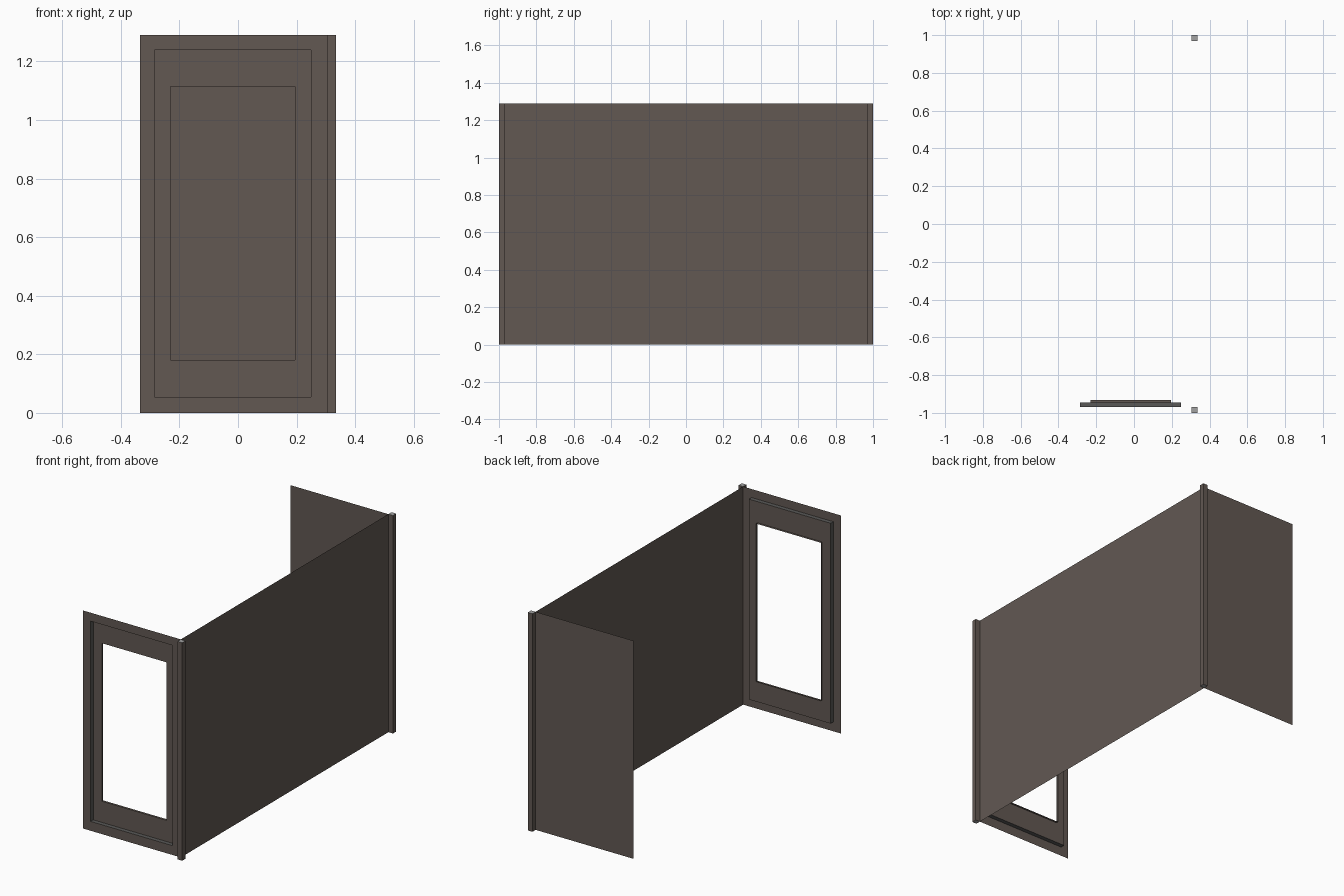
import bpy, bmesh

if "Cube" in bpy.data.objects:
    bpy.data.objects.remove(bpy.data.objects["Cube"])

H = 1.29            # overall height
X0, X1 = -0.335, 0.305   # side panel extent
YP = 0.97           # panel planes
T = 0.03            # post thickness


def material(name, rgb):
    m = bpy.data.materials.new(name)
    m.diffuse_color = (*rgb, 1)
    m.use_nodes = True
    m.node_tree.nodes["Principled BSDF"].inputs["Base Color"].default_value = m.diffuse_color
    return m


brown = material("brown panel", (0.122, 0.099, 0.086))
grey = material("grey post cap", (0.36, 0.36, 0.36))
dark = material("dark recess edge", (0.1, 0.098, 0.095))


def make(name, bm, mats):
    me = bpy.data.meshes.new(name)
    bm.to_mesh(me)
    bm.free()
    for m in mats:
        me.materials.append(m)
    ob = bpy.data.objects.new(name, me)
    bpy.context.collection.objects.link(ob)
    return ob


def sheet(name, corners):
    bm = bmesh.new()
    bm.faces.new([bm.verts.new(c) for c in corners])
    make(name, bm, [brown])


# long wall and plain back panel (single sheets)
sheet("long_wall", [(X1, -YP, 0), (X1, YP, 0), (X1, YP, H), (X1, -YP, H)])
sheet("back_panel", [(X1, YP, 0), (X0, YP, 0), (X0, YP, H), (X1, YP, H)])

# front panel: stepped rectangular loops stepping back to an open window
# each loop: x min, x max, z min, z max, y
loops = [
    (X0, X1, 0, H, -YP),
    (-0.285, 0.25, 0.055, 1.24, -YP),
    (-0.285, 0.25, 0.055, 1.24, -0.945),
    (-0.23, 0.195, 0.18, 1.115, -0.945),
    (-0.23, 0.195, 0.18, 1.115, -0.932),
]
bm = bmesh.new()
rings = [[bm.verts.new(p) for p in ((a, y, c), (b, y, c), (b, y, d), (a, y, d))]
         for a, b, c, d, y in loops]
for k, (r, s) in enumerate(zip(rings, rings[1:])):
    for i in range(4):
        j = (i + 1) % 4
        f = bm.faces.new((r[i], r[j], s[j], s[i]))
        f.material_index = 1 if k == 1 else 0
make("front_panel", bm, [brown, dark])

# corner posts with grey ends
for name, sy in (("front_post", -1), ("back_post", 1)):
    bm = bmesh.new()
    bmesh.ops.create_cube(bm, size=1)
    bmesh.ops.scale(bm, vec=(T, T, H), verts=bm.verts)
    bmesh.ops.translate(bm, vec=(X1 + T / 2, sy * (YP + T / 2), H / 2), verts=bm.verts)
    bm.normal_update()
    for f in bm.faces:
        f.material_index = 1 if abs(f.normal.z) > 0.5 else 0
    make(name, bm, [brown, grey])
